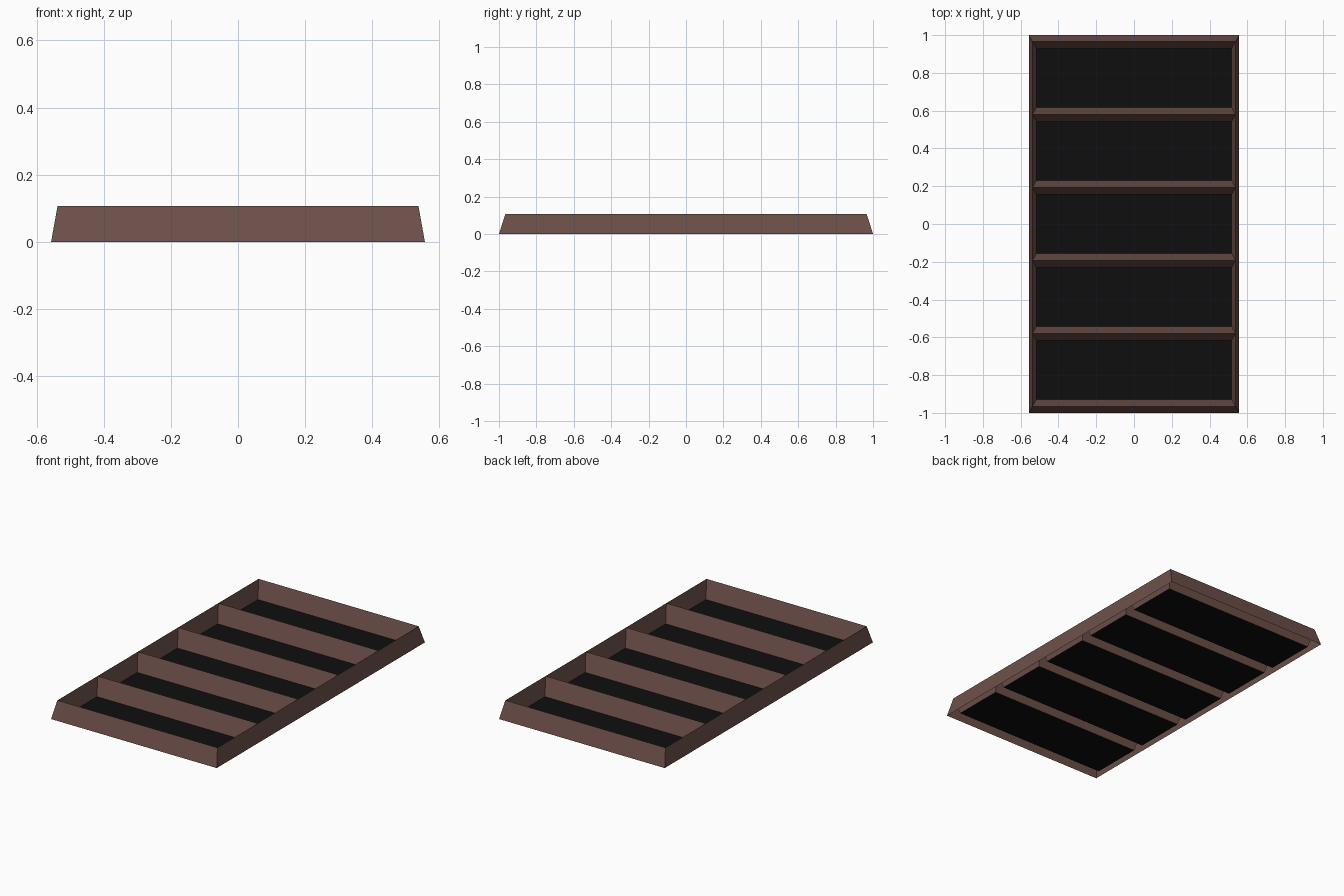
import bpy, bmesh

if "Cube" in bpy.data.objects:
    bpy.data.objects.remove(bpy.data.objects["Cube"])

H = 0.106                    # ridge height
X_OUT, X_RIDGE, X_IN = 0.557, 0.538, 0.517
Y_OUT, Y_RIDGE, SLOPE = 1.0, 0.966, 0.036
CELLS = 5


def material(name, rgb):
    m = bpy.data.materials.new(name)
    m.diffuse_color = (*rgb, 1)
    m.use_nodes = True
    m.node_tree.nodes["Principled BSDF"].inputs["Base Color"].default_value = m.diffuse_color
    return m


brown = material("brown", (0.155, 0.080, 0.067))
black = material("black", (0.0045, 0.0045, 0.0045))


def ring(bm, x, y0, y1, z):
    return [bm.verts.new(p) for p in ((-x, y0, z), (x, y0, z), (x, y1, z), (-x, y1, z))]


def bridge(bm, a, b):
    for i in range(4):
        j = (i + 1) % 4
        bm.faces.new((a[i], a[j], b[j], b[i]))


def finish(bm, name, mat):
    bmesh.ops.remove_doubles(bm, verts=bm.verts, dist=1e-5)
    me = bpy.data.meshes.new(name)
    bm.to_mesh(me)
    bm.free()
    me.materials.append(mat)
    bpy.context.collection.objects.link(bpy.data.objects.new(name, me))


frame, panels = bmesh.new(), bmesh.new()

# outer sloping walls, open underneath
bridge(frame, ring(frame, X_OUT, -Y_OUT, Y_OUT, 0),
       ring(frame, X_RIDGE, -Y_RIDGE, Y_RIDGE, H))

# each cell: slopes running down from shared ridges to a flat black panel
step = 2 * Y_RIDGE / CELLS
for k in range(CELLS):
    y0 = -Y_RIDGE + k * step
    y1 = y0 + step
    bridge(frame, ring(frame, X_RIDGE, y0, y1, H),
           ring(frame, X_IN, y0 + SLOPE, y1 - SLOPE, 0))
    panels.faces.new(ring(panels, X_IN, y0 + SLOPE, y1 - SLOPE, 0))

finish(frame, "slatted_frame", brown)
finish(panels, "floor_panels", black)
